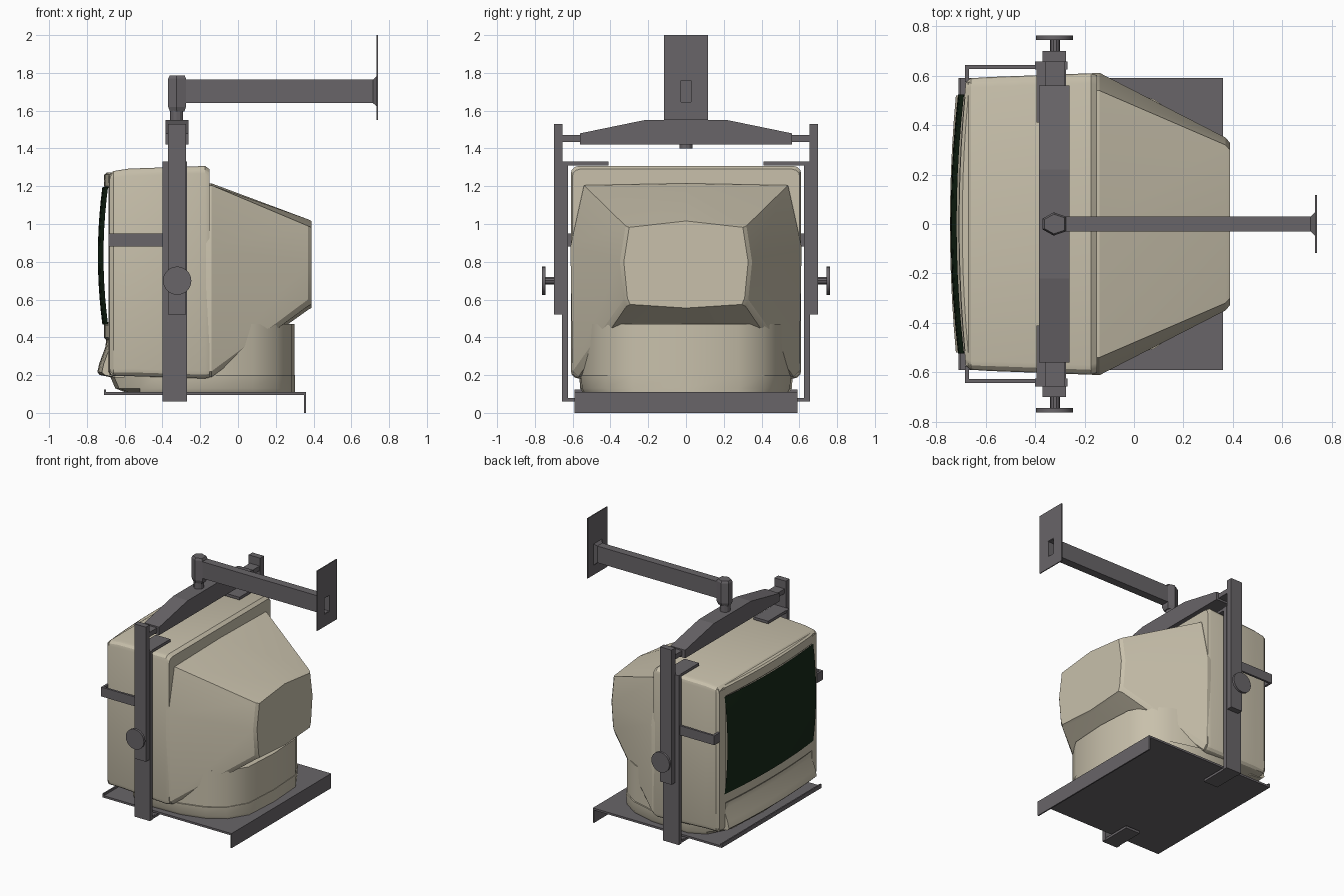
import bpy, bmesh, math

if "Cube" in bpy.data.objects:
    bpy.data.objects.remove(bpy.data.objects["Cube"])


def material(name, rgb):
    m = bpy.data.materials.new(name)
    m.diffuse_color = (*rgb, 1)
    m.use_nodes = True
    m.node_tree.nodes["Principled BSDF"].inputs["Base Color"].default_value = m.diffuse_color
    return m


BEIGE = material("beige_plastic", (0.58, 0.53, 0.41))
METAL = material("grey_metal", (0.14, 0.13, 0.14))
GLASS = material("green_glass", (0.008, 0.022, 0.009))


def finish(name, bm, mat, smooth=25):
    bmesh.ops.recalc_face_normals(bm, faces=bm.faces)
    me = bpy.data.meshes.new(name)
    bm.to_mesh(me)
    bm.free()
    me.materials.append(mat)
    ob = bpy.data.objects.new(name, me)
    bpy.context.collection.objects.link(ob)
    if smooth:
        bpy.ops.object.select_all(action='DESELECT')
        ob.select_set(True)
        bpy.context.view_layer.objects.active = ob
        bpy.ops.object.shade_smooth_by_angle(angle=math.radians(smooth))
    return ob


def loft(name, rings, mat, caps=True, loop=False, smooth=25):
    """Skin a list of equal-length point rings."""
    bm = bmesh.new()
    vs = [[bm.verts.new(p) for p in r] for r in rings]
    n = len(rings[0])
    pairs = list(zip(vs, vs[1:])) + ([(vs[-1], vs[0])] if loop else [])
    for a, b in pairs:
        for i in range(n):
            j = (i + 1) % n
            bm.faces.new((a[i], a[j], b[j], b[i]))
    if caps and not loop:
        bm.faces.new(vs[0])
        bm.faces.new(vs[-1])
    return finish(name, bm, mat, smooth)


def box(name, x, y, z, mat=METAL):
    return loft(name, [[(x[0], y[0], h), (x[1], y[0], h), (x[1], y[1], h), (x[0], y[1], h)]
                       for h in z], mat, smooth=0)


def rod(name, c, r, y0, y1, n=20):
    return loft(name, [[(c[0] + r * math.cos(t * math.tau / n), y, c[1] + r * math.sin(t * math.tau / n))
                        for t in range(n)] for y in (y0, y1)], METAL)


def post(name, x, r, z0, z1, n):
    return loft(name, [[(x - r * math.cos(t * math.tau / n), r * math.sin(t * math.tau / n), z)
                        for t in range(n)] for z in (z0, z1)], METAL)


def round_rect(x, w, z0, z1, r, seg=3):
    pts = []
    for k, (cy, cz) in enumerate([(w - r, z1 - r), (r - w, z1 - r), (r - w, z0 + r), (w - r, z0 + r)]):
        for i in range(seg + 1):
            a = math.pi / 2 * (k + i / seg)
            pts.append((x, cy + r * math.cos(a), cz + r * math.sin(a)))
    return pts


def rect(x, w, z0, z1):
    return [(x, -w, z0), (x, w, z0), (x, w, z1), (x, -w, z1)]


def mirrored(x, half):
    """Ring across x from half-profile (y, z) points that start and end on y = 0."""
    return [(x, y, z) for y, z in half] + [(x, -y, z) for y, z in half[-2:0:-1]]


def sweep(name, profile, ys, mat):
    """Extrude an x-z profile along y, following the bowed front."""
    return loft(name, [[(x + (0.03 * (y / .58) ** 2 if x < -.65 else 0), y, z)
                        for x, z in profile] for y in ys], mat)


# television cabinet
loft("cabinet", [round_rect(-.68, .575, .205, 1.265, .03), round_rect(-.66, .59, .195, 1.28, .035),
                 round_rect(-.58, .595, .195, 1.293, .04), round_rect(-.175, .61, .182, 1.307, .04),
                 round_rect(-.15, .602, .187, 1.29, .04)], BEIGE)

# tapered back shell
big = [(0, 1.215), (.54, 1.205), (.612, .88), (.6, .22), (.57, .19), (0, .18)]
small = [(0, 1.025), (.32, .99), (.35, .8), (.33, .6), (.315, .565), (0, .545)]
loft("back_shell", [mirrored(-.17, big), mirrored(-.14, big), mirrored(.37, small),
                    mirrored(.388, [(y * .94, .8 + (z - .8) * .96) for y, z in small])], BEIGE, smooth=20)

# rounded pedestal under the cabinet
def pedestal_ring(z, front, grow):
    half = [(.302, 0), (.285, .28), (.2, .42), (.08, .5), (-.1, .55), (-.4, .56), (-.52, .5), (front + .02, .36),
            (front, 0)]
    half = [(x, y * grow) for x, y in half]
    return [(x, y, z) for x, y in half] + [(x, -y, z) for x, y in half[-2:0:-1]]


loft("pedestal", [pedestal_ring(.11, -.6, .98), pedestal_ring(.13, -.65, 1),
                  pedestal_ring(.2, -.68, 1.01)], BEIGE, smooth=35)
# the pedestal's rear continues up into the sloping shell
loft("pedestal_neck", [[(x if x > -.15 else -.15, y, z) for x, y, _ in pedestal_ring(0, -.6, 1)]
                       for z in (.19, .47)], BEIGE, smooth=35).scale = (.99, .99, 1)

# bowed bezel around the screen
ys = [-.52 + 1.04 * i / 10 for i in range(11)]
sweep("bezel_top", [(-.6, 1.19), (-.70, 1.19), (-.71, 1.2), (-.708, 1.262), (-.695, 1.272), (-.6, 1.275)], ys, BEIGE)
sweep("bezel_chin", [(-.6, .48), (-.70, .48), (-.71, .465), (-.71, .40), (-.698, .385), (-.702, .35),
                     (-.735, .26), (-.745, .215), (-.73, .2), (-.67, .188), (-.6, .188)], ys, BEIGE)
for s, side in ((1, "left"), (-1, "right")):
    sweep("bezel_side_" + side, [(-.6, .2), (-.70, .2), (-.71, .22), (-.71, 1.255), (-.70, 1.268), (-.6, 1.27)],
          [s * .515, s * .55, s * .575], BEIGE)

# bulging picture tube
bm = bmesh.new()
N = 10
g = [[bm.verts.new((-.742 + .03 * u * u + .024 * v * v, .525 * u, .832 + .365 * v))
      for u in [-1 + 2 * i / N for i in range(N + 1)]] for v in [-1 + 2 * j / N for j in range(N + 1)]]
for j in range(N):
    for i in range(N):
        bm.faces.new((g[j][i], g[j + 1][i], g[j + 1][i + 1], g[j][i + 1]))
screen = finish("screen", bm, GLASS)
if screen.data.polygons[0].normal.x > 0:
    screen.data.flip_normals()

# support tray with rear and front lips
box("tray", (-.71, .36), (-.59, .59), (.095, .11))
box("tray_rear_lip", (.35, .36), (-.59, .59), (0, .11))
box("tray_front_lip", (-.71, -.70), (-.59, .59), (.095, .125))

# side hangers
for s, side in ((1, "left"), (-1, "right")):
    def sy(a, b):
        return (s * a, s * b)
    box("inner_upright_" + side, (-.40, -.27), sy(.625, .657), (.06, 1.33))
    box("top_tab_" + side, (-.395, -.275), sy(.41, .65), (1.31, 1.33))
    box("bottom_tab_" + side, (-.395, -.275), sy(.41, .65), (.06, .078))
    box("tray_spacer_" + side, (-.39, -.28), sy(.585, .65), (.062, .08))
    box("outer_upright_" + side, (-.37, -.275), sy(.655, .70), (.52, 1.53))
    box("crossbar_stub_" + side, (-.36, -.28), sy(.55, .66), (1.435, 1.47))
    box("front_strap_" + side, (-.68, -.39), sy(.628, .644), (.88, .95))
    box("front_strap_hook_" + side, (-.685, -.668), sy(.575, .644), (.88, .95))
    rod("knob_shaft_" + side, (-.32, .70), .02, s * .69, s * .75, 10)
    rod("knob_" + side, (-.322, .70), .075, s * .745, s * .763)

# tapered crossbar
bar = [(-.56, 1.42), (.56, 1.42), (.56, 1.48), (.22, 1.55), (-.22, 1.55), (-.56, 1.48)]
loft("crossbar", [[(x, y, z) for y, z in bar] for x in (-.385, -.262)], METAL, smooth=0)

# swivel
post("swivel_pin", -.325, .035, 1.40, 1.62, 12)
loft("swivel_head", [[(-.32 + r * x, r * y, z) for x, y in
                      [(-.05, .022), (-.005, .047), (.045, .03), (.045, -.03), (-.005, -.047), (-.05, -.022)]]
                     for r, z in ((.8, 1.595), (1, 1.62), (1, 1.77), (.85, 1.785))], METAL, smooth=0)

# hollow wall arm, flared into the wall plate
loft("wall_arm", [rect(-.29, .03, 1.64, 1.765), rect(.715, .03, 1.64, 1.765), rect(.736, .052, 1.62, 1.785),
                  rect(.736, .026, 1.645, 1.76), rect(-.26, .026, 1.645, 1.76)], METAL, smooth=0)
loft("wall_plate", [rect(.733, .117, 1.55, 2), rect(.74, .117, 1.55, 2),
                    rect(.74, .03, 1.642, 1.763), rect(.733, .03, 1.642, 1.763)], METAL, loop=True, smooth=0)
